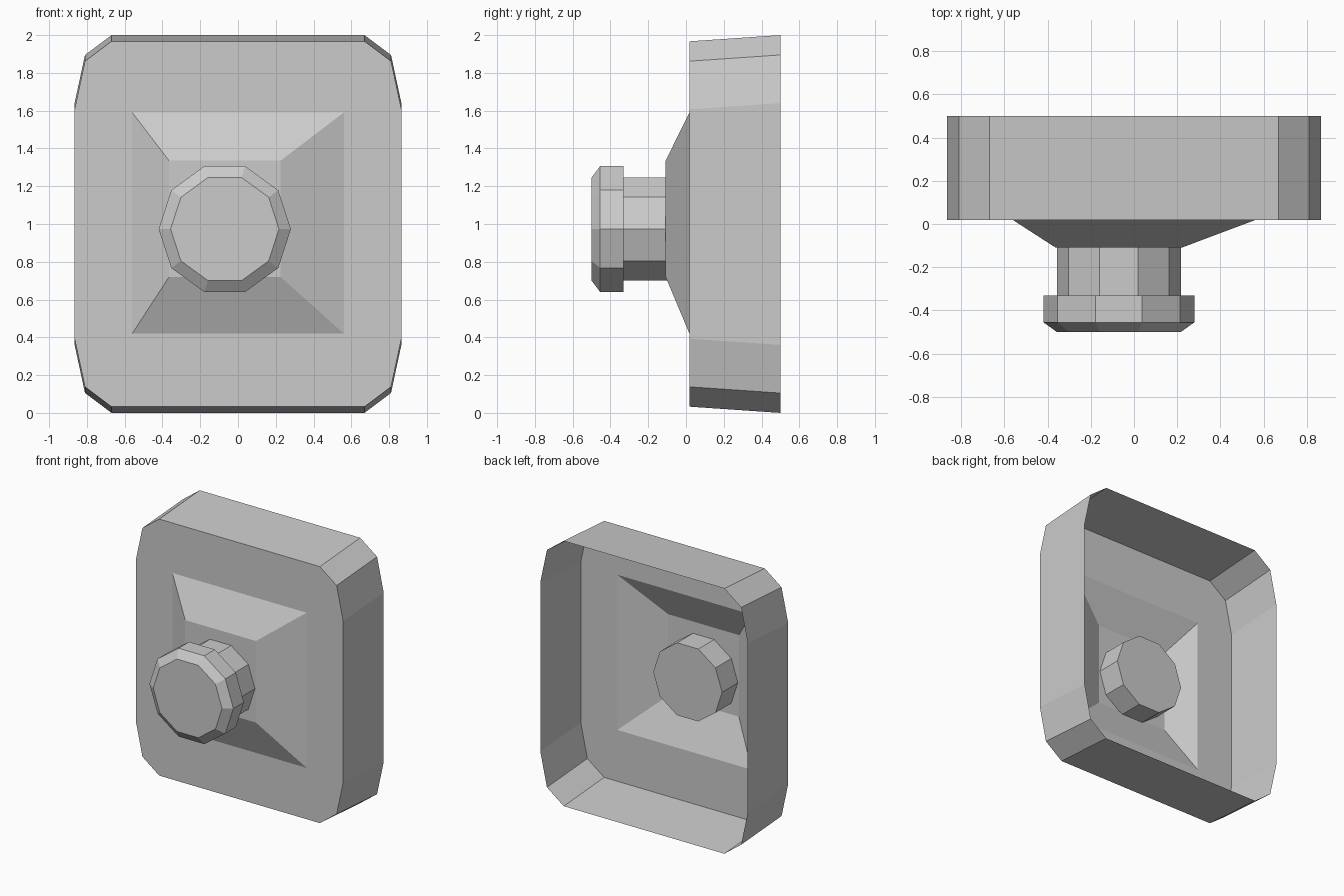
import bpy, bmesh
from math import cos, sin, tau

if "Cube" in bpy.data.objects:
    bpy.data.objects.remove(bpy.data.objects["Cube"])


def finish(bm, name):
    bmesh.ops.recalc_face_normals(bm, faces=bm.faces)
    mesh = bpy.data.meshes.new(name)
    bm.to_mesh(mesh)
    bm.free()
    obj = bpy.data.objects.new(name, mesh)
    bpy.context.collection.objects.link(obj)
    return obj


def add_ring(bm, points, y):
    return [bm.verts.new((x, y, z)) for x, z in points]


def skin(bm, a, b):
    n = len(a)
    for i in range(n):
        j = (i + 1) % n
        bm.faces.new((a[i], a[j], b[j], b[i]))


def outline(shrink):
    """Chamfered outline, three points per corner, mirrored to all quadrants."""
    corner = [(0.865, 0.64), (0.81, 0.895), (0.67, 1.0)]
    pts = []
    for sx, sz in ((1, 1), (-1, 1), (-1, -1), (1, -1)):
        quad = [(sx * x, 1 + sz * (z - shrink)) for x, z in corner]
        pts += quad if sx * sz > 0 else quad[::-1]
    return pts


def rect(x0, x1, z0, z1):
    return [(x1, z1), (x0, z1), (x0, z0), (x1, z0)]


# Back plate: open-backed shell with a raised, off-centre tapered boss
bm = bmesh.new()
rim = add_ring(bm, outline(0), 0.5)
edge = add_ring(bm, outline(0.033), 0.018)
base = add_ring(bm, rect(-0.56, 0.56, 0.42, 1.59), 0.018)
top = add_ring(bm, rect(-0.365, 0.225, 0.72, 1.335), -0.108)
skin(bm, rim, edge)
for q in range(4):
    e = edge[3 * q:3 * q + 3]
    bm.faces.new(e + [base[q]])
    bm.faces.new((e[2], edge[(3 * q + 3) % 12], base[(q + 1) % 4], base[q]))
skin(bm, base, top)
bm.faces.new(top)
finish(bm, "back_plate")

# Knob: ten-sided stem passing through the boss, with a bevelled head
bm = bmesh.new()
profile = [(0.08, 0.287), (-0.33, 0.287), (-0.33, 0.35), (-0.455, 0.35), (-0.5, 0.287)]
rings = [add_ring(bm, [(-0.07 + r * cos(tau * i / 10), 0.973 + r * sin(tau * i / 10))
                       for i in range(10)], y) for y, r in profile]
for a, b in zip(rings, rings[1:]):
    skin(bm, a, b)
bm.faces.new(rings[0])
bm.faces.new(rings[-1])
finish(bm, "knob")
